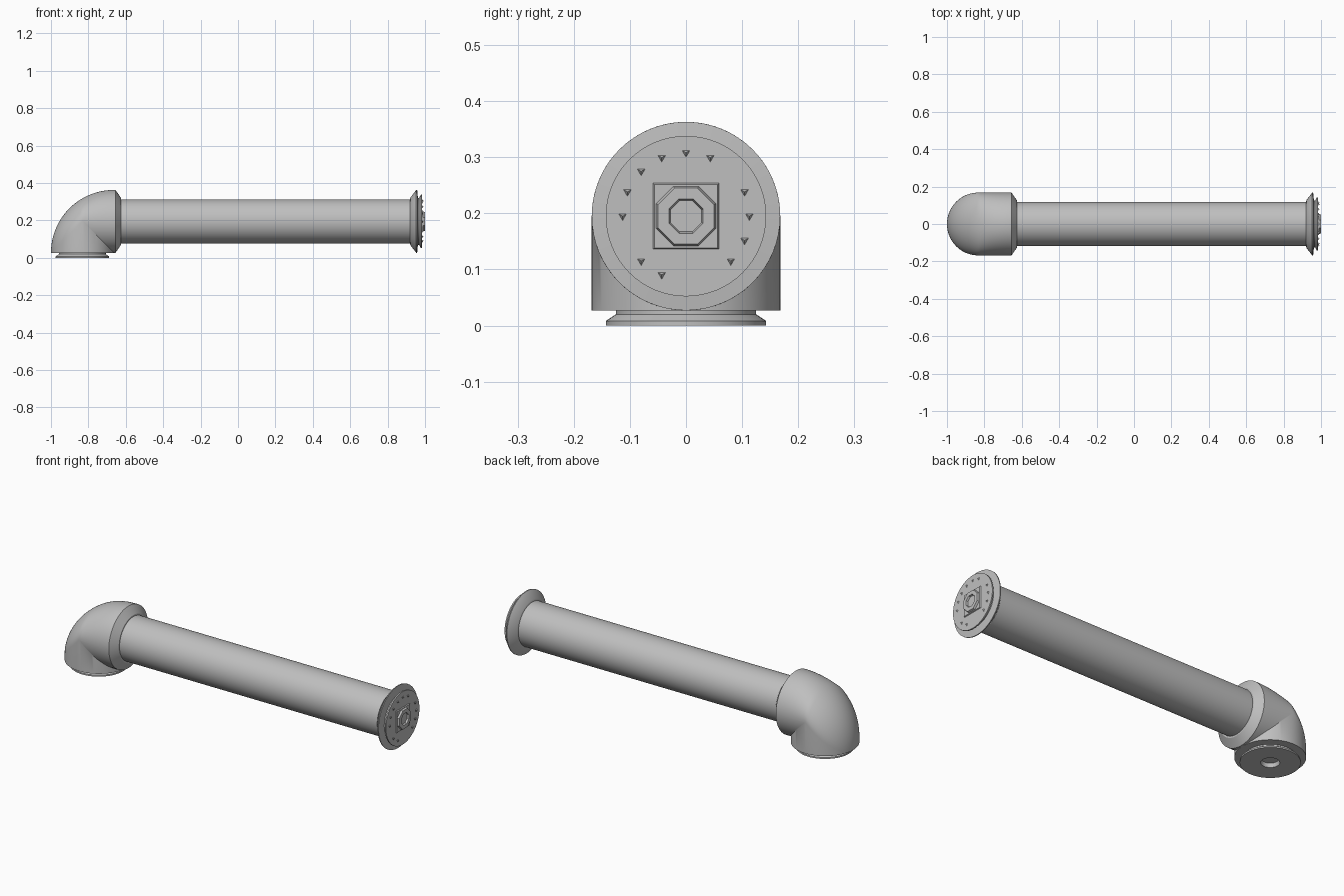
import bpy, bmesh
from math import sin, cos, pi, sqrt, acos, radians
from mathutils import Matrix, Vector

cube = bpy.data.objects.get("Cube")
if cube:
    bpy.data.objects.remove(cube)

grey = bpy.data.materials.new("plain grey")
grey.use_nodes = True
tone = (0.52, 0.52, 0.52, 1)
grey.diffuse_color = tone
grey.node_tree.nodes["Principled BSDF"].inputs["Base Color"].default_value = tone

R = 0.168              # elbow radius
ELBOW_X = R - 1        # upright axis
AXIS_Z = 0.195         # pipe axis
BASE_Z = AXIS_Z - R    # elbow underside
ALONG_X = Matrix.Translation((0, 0, AXIS_Z)) @ Matrix.Rotation(pi / 2, 4, 'Y')


def finish(name, bm, angle=30):
    bmesh.ops.remove_doubles(bm, verts=bm.verts, dist=1e-5)
    bmesh.ops.recalc_face_normals(bm, faces=bm.faces)
    mesh = bpy.data.meshes.new(name)
    bm.to_mesh(mesh)
    bm.free()
    mesh.materials.append(grey)
    ob = bpy.data.objects.new(name, mesh)
    bpy.context.collection.objects.link(ob)
    bpy.ops.object.select_all(action='DESELECT')
    ob.select_set(True)
    bpy.context.view_layer.objects.active = ob
    bpy.ops.object.shade_smooth_by_angle(angle=radians(angle))
    return ob


def skin(bm, rings, closed=True):
    for a, b in zip(rings, rings[1:]):
        n = len(a)
        for i in range(n if closed else n - 1):
            j = (i + 1) % n
            bm.faces.new((a[i], a[j], b[j], b[i]))


def lathe(name, profile, place, sides=64):
    """Turn (radius, height) points about z, then move into place."""
    bm = bmesh.new()
    rings = [[bm.verts.new(place @ Vector((r * cos(2 * pi * i / sides),
                                           r * sin(2 * pi * i / sides), h)))
              for i in range(sides)] for r, h in profile]
    skin(bm, rings)
    return finish(name, bm)


# Elbow: domed top, upright lower barrel mitred into the horizontal one
def elbow_section(x):
    d = max(-R, min(R, x - ELBOW_X))
    w = sqrt(max(0, R * R - d * d))
    top = BASE_Z + sqrt(max(0, 4 * R * R - (R - d) ** 2))
    if d < 0:
        half, low, sweep = w, BASE_Z + R + d, 0
    else:
        half, low, sweep = R, AXIS_Z, acos(min(1, w / R))
    pts = [(half * cos(pi * j / 40), low + (top - low) * sin(pi * j / 40))
           for j in range(41)]
    side = [(half * cos(sweep * k / 12), low - R * sin(sweep * k / 12))
            for k in range(1, 13)] + [(w, BASE_Z)]
    return pts + [(-y, z) for y, z in side] + side[::-1]


bm = bmesh.new()
stations = [ELBOW_X - R * cos(pi * i / 48) for i in range(49)]
rings = [[bm.verts.new((x, y, z)) for y, z in elbow_section(x)] for x in stations]
skin(bm, rings)
finish("elbow", bm)

# Tapered collar, long pipe and flared end flange
lathe("elbow_collar", [(R, -0.665), (R, -0.655), (0.126, -0.626), (0.11, -0.626)], ALONG_X)
lathe("pipe", [(0.118, -0.64), (0.118, 0.93)], ALONG_X)
lathe("end_flange", [(0.118, 0.92), (0.128, 0.922), (R, 0.953), (R, 0.958),
                     (0.125, 0.962), (0.125, 0.968), (0.143, 0.978),
                     (0.143, 0.985), (0, 0.985)], ALONG_X)

# Base flange with a recessed socket
upright = Matrix.Translation((ELBOW_X, 0, 0))
lathe("base_flange", [(0, 0.02), (0.04, 0.02), (0.045, 0), (0.143, 0), (0.143, 0.008),
                      (0.125, 0.02), (0.125, 0.03)], upright)

# Hub: square plate with an eight-sided bored ring
lathe("hub_plate", [(0.084, 0.984), (0.08, 0.99), (0, 0.99)],
      ALONG_X @ Matrix.Rotation(pi / 4, 4, 'Z'), 4)
lathe("hub_ring", [(0.058, 0.989), (0.054, 1.0), (0.033, 1.0), (0.03, 0.991), (0, 0.991)],
      ALONG_X @ Matrix.Rotation(pi / 8, 4, 'Z'), 8)

# Small three-sided studs on a sixteen-place ring, some places empty
for slot in range(16):
    if slot in (2, 9, 12, 13):
        continue
    a = slot * pi / 8
    spot = Matrix.Translation((0, 0.113 * cos(a), 0.113 * sin(a)))
    lathe("bolt_stud", [(0.009, 0.984), (0, 0.992)], spot @ ALONG_X, 3)
